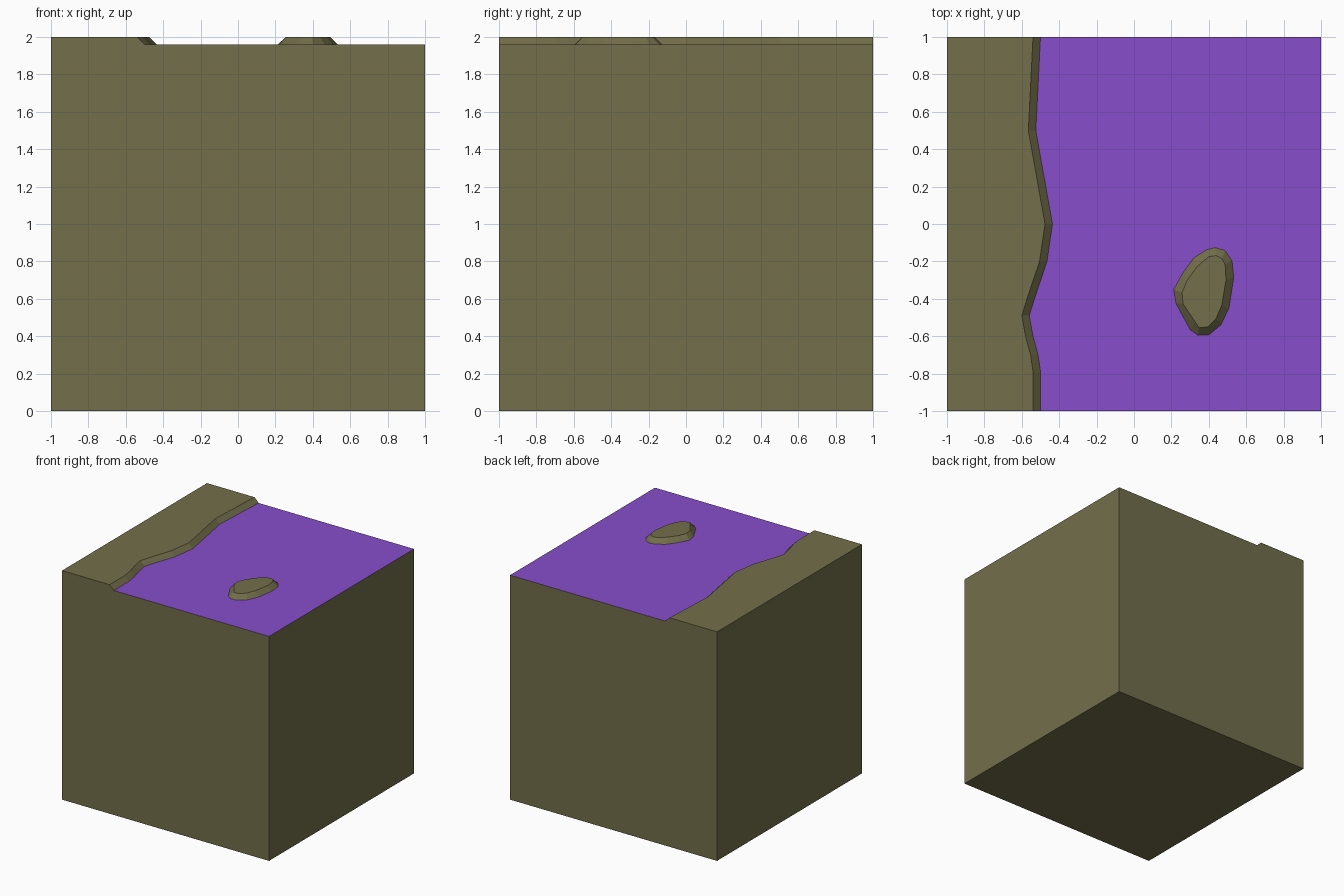
import bpy, bmesh

if "Cube" in bpy.data.objects:
    bpy.data.objects.remove(bpy.data.objects["Cube"])


def make_material(name, rgb):
    m = bpy.data.materials.new(name)
    m.diffuse_color = (*rgb, 1.0)
    m.use_nodes = True
    m.node_tree.nodes["Principled BSDF"].inputs["Base Color"].default_value = m.diffuse_color
    return m


def make_object(name, bm, materials):
    mesh = bpy.data.meshes.new(name)
    bm.to_mesh(mesh)
    bm.free()
    for m in materials:
        mesh.materials.append(m)
    obj = bpy.data.objects.new(name, mesh)
    bpy.context.collection.objects.link(obj)
    return obj


earth = make_material("olive earth", (0.168, 0.156, 0.069))
water = make_material("purple water", (0.242, 0.076, 0.590))

TOP, LEVEL, SLOPE = 2.0, 1.96, 0.04

# Ground block: one cross-section swept along y, following the winding bank
bank = [(-1, -0.54), (-0.79, -0.54), (-0.7, -0.553), (-0.6, -0.58),
        (-0.49, -0.60), (-0.4, -0.572), (-0.2, -0.505), (0, -0.476),
        (0.5, -0.565), (1, -0.54)]
bm = bmesh.new()
sections = []
for y, x in bank:
    profile = [(-1, 0), (-1, TOP), (x, TOP), (x + SLOPE, LEVEL), (1, LEVEL), (1, 0)]
    sections.append([bm.verts.new((px, y, pz)) for px, pz in profile])
for a, b in zip(sections, sections[1:]):
    for i in range(6):
        j = (i + 1) % 6
        face = bm.faces.new((a[i], a[j], b[j], b[i]))
        face.material_index = 1 if i == 3 else 0  # sunken flat is water
bm.faces.new(sections[0])
bm.faces.new(sections[-1][::-1])
bmesh.ops.recalc_face_normals(bm, faces=bm.faces)
# merge the coplanar strips into clean flat faces
bmesh.ops.dissolve_limit(bm, angle_limit=0.001, verts=bm.verts, edges=bm.edges,
                         delimit={'MATERIAL'})
make_object("ground_block", bm, [earth, water])

# Island: sloped shore ring with a flat top
shore = [(0.433, -0.126), (0.487, -0.142), (0.524, -0.196), (0.533, -0.287),
         (0.508, -0.448), (0.465, -0.539), (0.401, -0.592), (0.342, -0.595),
         (0.300, -0.565), (0.225, -0.426), (0.212, -0.351), (0.262, -0.260),
         (0.321, -0.180), (0.390, -0.137)][::-1]
crest = [(0.440, -0.169), (0.470, -0.185), (0.487, -0.217), (0.492, -0.298),
         (0.470, -0.432), (0.438, -0.507), (0.396, -0.550), (0.348, -0.555),
         (0.326, -0.523), (0.262, -0.426), (0.257, -0.367), (0.283, -0.303),
         (0.337, -0.228), (0.401, -0.174)][::-1]
bm = bmesh.new()
low = [bm.verts.new((x, y, LEVEL)) for x, y in shore]
high = [bm.verts.new((x, y, TOP)) for x, y in crest]
for i in range(len(low)):
    j = (i + 1) % len(low)
    bm.faces.new((low[i], low[j], high[j], high[i]))
bm.faces.new(high)
make_object("island", bm, [earth])
